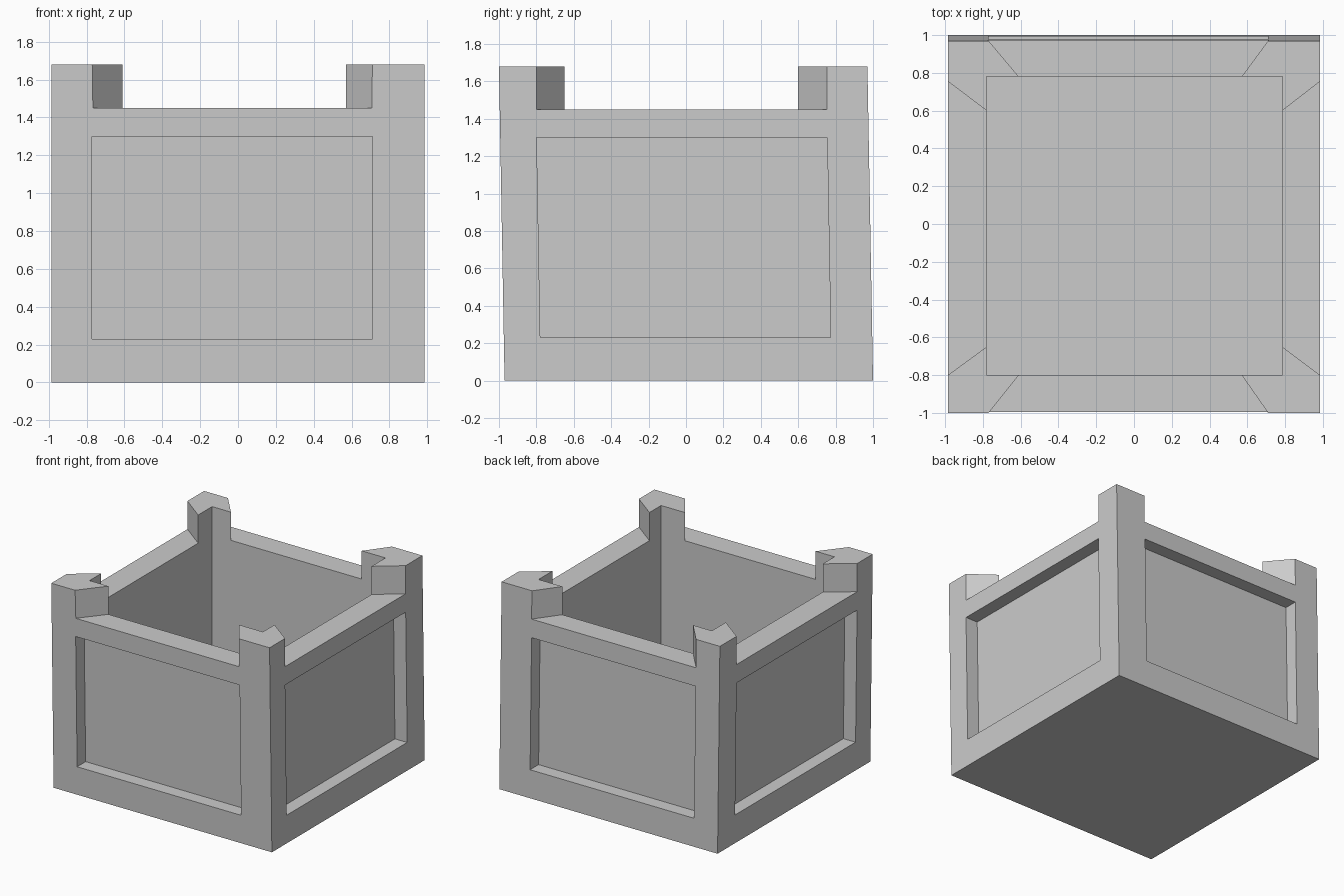
import bpy, bmesh

if "Cube" in bpy.data.objects:
    bpy.data.objects.remove(bpy.data.objects["Cube"])

HEIGHT, RIM, LEAN = 1.68, 1.45, 0.03   # post top, wall top, slight lean toward the front


def prism(name, outline, z0, z1, lean=0.0):
    """Extrude an xy outline from z0 to z1, shearing it in y with height."""
    bm = bmesh.new()
    face = bm.faces.new([bm.verts.new((x, y, z0)) for x, y in outline])
    ext = bmesh.ops.extrude_face_region(bm, geom=[face])
    for v in ext["geom"]:
        if isinstance(v, bmesh.types.BMVert):
            v.co.z = z1
    for v in bm.verts:
        v.co.y -= lean * v.co.z / HEIGHT
    bmesh.ops.recalc_face_normals(bm, faces=bm.faces)
    mesh = bpy.data.meshes.new(name)
    bm.to_mesh(mesh)
    bm.free()
    obj = bpy.data.objects.new(name, mesh)
    bpy.context.collection.objects.link(obj)
    return obj


def rect(x0, x1, y0, y1):
    return [(x0, y0), (x1, y0), (x1, y1), (x0, y1)]


def notch(a, b, c, d):
    """Trapezoid outline (outer a, b - inner c, d) stretched past both wall faces."""
    def past(p, q):
        return tuple(p[i] + 0.3 * (p[i] - q[i]) for i in range(2))
    return [past(a, d), past(b, c), past(c, b), past(d, a)]


# Solid body at full post height
planter = prism("planter_box", rect(-0.985, 0.985, -0.97, 1.0), 0, HEIGHT, LEAN)

# Inner cavity
cutters = [prism("cavity", rect(-0.78, 0.785, -0.80, 0.78), 0.2, 2.0)]

# Gaps between the corner posts, with angled ends
for outline in (
    notch((-0.77, -1.0), (0.71, -1.0), (0.57, -0.80), (-0.61, -0.80)),
    notch((-0.77, 0.97), (0.71, 0.97), (0.57, 0.78), (-0.61, 0.78)),
    notch((-0.985, -0.80), (-0.985, 0.755), (-0.78, 0.60), (-0.78, -0.65)),
    notch((0.985, -0.80), (0.985, 0.755), (0.785, 0.60), (0.785, -0.65)),
):
    cutters.append(prism("post_gap", outline, RIM, 2.0))

# Recessed panels on the four sides
D = 0.11
for outline in (
    rect(-0.77, 0.71, -1.2, -0.97 + D),
    rect(-0.77, 0.71, 1.0 - D, 1.2),
    rect(-1.2, -0.985 + D, -0.775, 0.778),
    rect(0.985 - D, 1.2, -0.775, 0.778),
):
    cutters.append(prism("panel_recess", outline, 0.23, 1.30, LEAN))

# Cut everything out of the body, then drop the cutters
bpy.context.view_layer.objects.active = planter
for cutter in cutters:
    mod = planter.modifiers.new("cut", "BOOLEAN")
    mod.operation = "DIFFERENCE"
    mod.solver = "EXACT"
    mod.object = cutter
    bpy.ops.object.modifier_apply(modifier=mod.name)
    bpy.data.objects.remove(cutter)
